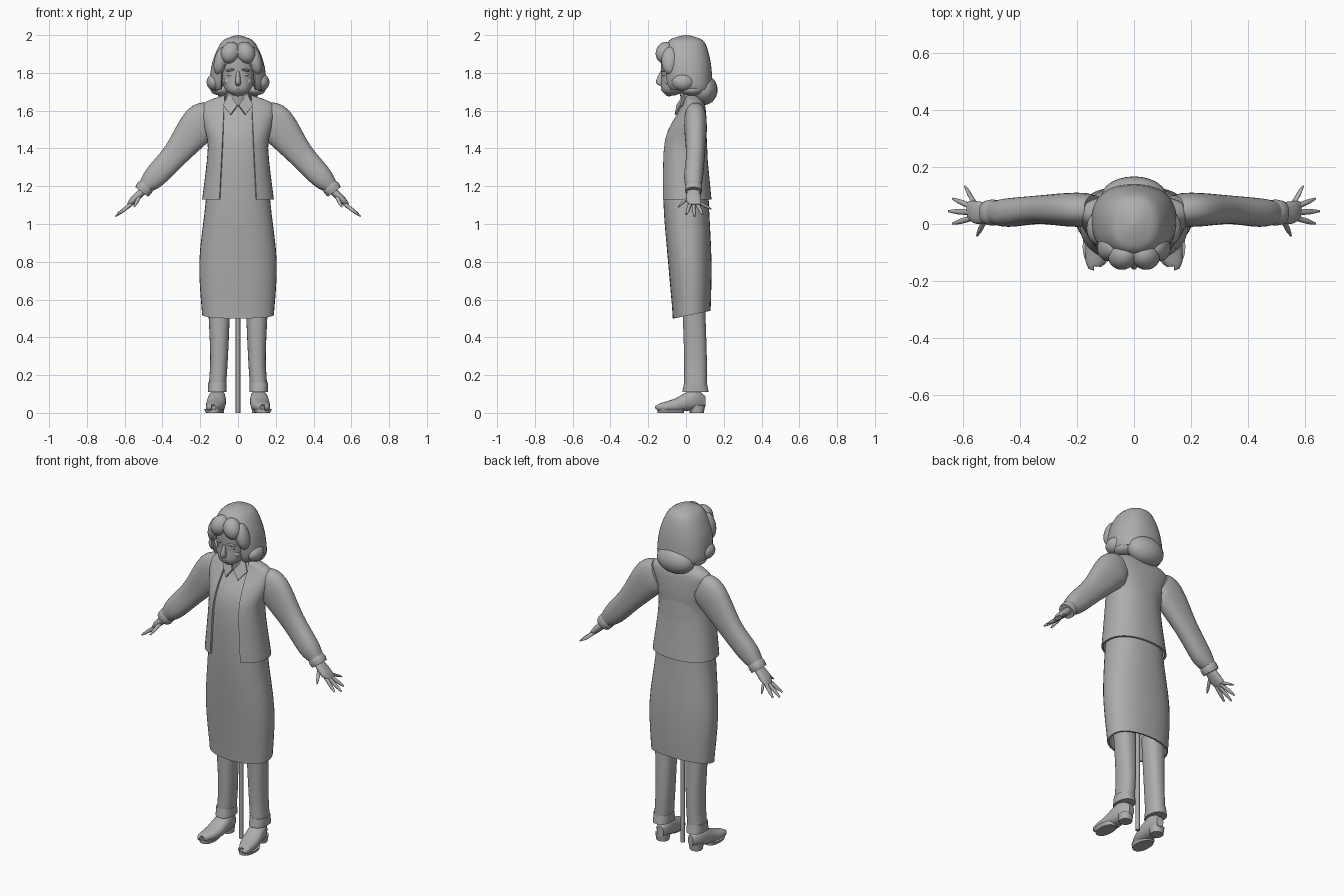
import bpy, bmesh
from math import sin, cos, pi, asin, radians
from mathutils import Vector, Matrix, Euler

if "Cube" in bpy.data.objects:
    bpy.data.objects.remove(bpy.data.objects["Cube"])

GREY = (.42, .42, .42, 1)
clay = bpy.data.materials.new("Clay Grey")
clay.use_nodes = True
clay.diffuse_color = GREY
clay.node_tree.nodes["Principled BSDF"].inputs["Base Color"].default_value = GREY

UP = Vector((0, 0, 1))
BACK = Vector((0, 1, 0))
SQUARENESS = .87


def finish(name, bm, mirror=False, thickness=0):
    """Turn a bmesh into a shaded object, with optional thickness and mirroring."""
    bmesh.ops.remove_doubles(bm, verts=bm.verts, dist=.00001)
    bmesh.ops.recalc_face_normals(bm, faces=bm.faces)
    mesh = bpy.data.meshes.new(name)
    bm.to_mesh(mesh)
    bm.free()
    mesh.materials.append(clay)
    obj = bpy.data.objects.new(name, mesh)
    bpy.context.collection.objects.link(obj)
    bpy.ops.object.select_all(action='DESELECT')
    obj.select_set(True)
    bpy.context.view_layer.objects.active = obj
    if thickness:
        solidify = obj.modifiers.new("Thickness", 'SOLIDIFY')
        solidify.thickness = thickness
        bpy.ops.object.modifier_apply(modifier=solidify.name)
    if mirror:
        other_side = obj.modifiers.new("Other side", 'MIRROR')
        bpy.ops.object.modifier_apply(modifier=other_side.name)
    bpy.ops.object.shade_smooth_by_angle(angle=radians(45))


def spline(rows, steps=4):
    """Interpolate smoothly through rows of numbers."""
    smooth = []
    last = len(rows) - 1
    for i in range(last):
        before, start, end, after = (Vector(rows[min(max(j, 0), last)])
                                     for j in range(i - 1, i + 3))
        leave, arrive = (end - before) / 2, (after - start) / 2
        for k in range(steps):
            t = k / steps
            ease = t * t * (3 - 2 * t)
            smooth.append(start.lerp(end, ease) + leave * t * (1 - t) ** 2
                          - arrive * t * t * (1 - t))
    return smooth + [Vector(rows[last])]


def no_gap(height):
    return 0


def loft(name, rows, axis=None, up=BACK, gap=no_gap, cap=True, tilt=0, sides=36, **options):
    """Skin oval rings (x, y, z, half width, half depth) along a path.
    A gap function leaves the front open; tilt slants the first ring."""
    rows = spline(rows)
    last = len(rows) - 1
    bm = bmesh.new()
    rings = []
    for i, row in enumerate(rows):
        centre, (width, depth) = Vector(row[:3]), row[3:]
        ahead, behind = rows[min(i + 1, last)], rows[max(i - 1, 0)]
        direction = axis or Vector(ahead[:3]) - Vector(behind[:3])
        across = direction.cross(up).normalized()
        opening = min(1, max(0, gap(centre.z)) / width)
        first = asin(opening ** (1 / SQUARENESS))
        ring = []
        for k in range(sides + 1):
            angle = first + (pi - first) * 2 * k / sides
            s, c = (abs(f) ** SQUARENESS * (1 if f > 0 else -1)
                    for f in (sin(angle), cos(angle)))
            point = centre + across * width * s - up * depth * c
            if i == 0:
                point.z += tilt * (point.y - centre.y)
            ring.append(bm.verts.new(point))
        rings.append(ring)
    for low, high in zip(rings, rings[1:]):
        for k in range(sides):
            bm.faces.new((low[k], low[k + 1], high[k + 1], high[k]))
    if cap:
        for ring in (rings[0], rings[-1]):
            bm.faces.new(ring[:-1])
    finish(name, bm, **options)


def body(name, rows, **options):
    """Upright central loft; rows are z, y, half width, half depth."""
    loft(name, [(0, y, z, width, depth) for z, y, width, depth in rows], axis=UP, **options)


def rod(name, start, end, radii, **options):
    """Round rod with evenly spaced radii."""
    start, end = Vector(start), Vector(end)
    loft(name, [(*start.lerp(end, i / (len(radii) - 1)), r, r) for i, r in enumerate(radii)],
         sides=16, **options)


def blob(name, location, size, rotation=(0, 0, 0), mirror=True):
    turn = Euler([radians(angle) for angle in rotation])
    bm = bmesh.new()
    bmesh.ops.create_uvsphere(bm, u_segments=24, v_segments=14, radius=1,
                              matrix=Matrix.LocRotScale(Vector(location), turn, Vector(size)))
    finish(name, bm, mirror=mirror)


# Dress with an open, slanted hem
body("dress", [(.52, .03, .19, .1), (.8, .02, .205, .115), (1.13, 0, .17, .12),
               (1.45, 0, .15, .11), (1.6, .03, .12, .06), (1.67, .02, .06, .04)],
     cap=False, tilt=.2, thickness=.01)

# Open jacket
body("jacket", [(1.13, 0, .19, .135), (1.4, -.01, .16, .12), (1.52, .01, .18, .1),
                (1.63, .04, .19, .06), (1.68, .03, .08, .04)],
     gap=lambda height: .08 + (1.5 - height) / 20, cap=False, thickness=.01)

# Sleeves and cuffs
loft("sleeves", [(.14, .05, 1.57, .08, .05), (.2, .05, 1.53, .1, .06),
                 (.33, .05, 1.37, .07, .05), (.44, .04, 1.25, .06, .05),
                 (.49, .04, 1.2, .04, .04)], mirror=True)
rod("cuffs", (.48, .04, 1.21), (.51, .04, 1.17), (.04, .046, .043), mirror=True)

# Hands: palm, a fan of four fingers, and a thumb
loft("palms", [(.49, .04, 1.19, .02, .03), (.55, .04, 1.13, .02, .04),
               (.58, .05, 1.1, .01, .03)], mirror=True)
FINGER_RADII = (.011, .01, .009, .004)
for k, finger in enumerate(("index", "middle", "ring", "little"), start=-1):
    rod(finger + "_fingers", (.56, .04 + k / 60, 1.11),
        (.65 - k * k / 70, .045 + k / 23, 1.04 + k * k / 100), FINGER_RADII, mirror=True)
rod("thumbs", (.52, .02, 1.15), (.55, -.04, 1.09), FINGER_RADII, mirror=True)

# Trouser legs with turned hems
loft("trouser_legs", [(.11, .05, .13, .046, .06), (.1, .05, .3, .047, .06),
                      (.1, .04, .6, .06, .06)], axis=UP, mirror=True)
loft("trouser_hems", [(.11, .05, .11, .05, .07), (.11, .05, .16, .05, .06)],
     axis=UP, mirror=True)

# Shoes, soles and heels
loft("shoes", [(.1, .1, .06, .02, .03), (.11, .04, .07, .045, .055), (.12, -.06, .04, .05, .035),
               (.14, -.14, .03, .03, .02), (.14, -.15, .03, .01, .01)],
     up=UP, mirror=True)
loft("soles", [(.13, -.08, 0, .04, .07), (.13, -.08, .02, .05, .07)], axis=UP, mirror=True)
rod("heels", (.11, .06, 0), (.11, .06, .04), (.035, .04), mirror=True)

# Stand pole
rod("stand_pole", (0, .03, 0), (0, .03, .7), (.012, .012))

# Neck and shirt collar
rod("neck", (0, .03, 1.6), (0, 0, 1.75), (.05, .045, .05))
body("collar_band", [(1.65, .03, .07, .05), (1.7, .02, .06, .05)], cap=False, thickness=.006)
bm = bmesh.new()
bm.faces.new([bm.verts.new(corner) for corner in (
    (.004, -.05, 1.63), (.04, -.06, 1.58), (.08, -.03, 1.63), (.05, -.01, 1.69))])
finish("collar_points", bm, mirror=True, thickness=.01)

# Head and facial features
body("head", [(1.68, -.08, .025, .02), (1.71, -.06, .066, .07), (1.78, -.02, .09, .11),
              (1.9, -.01, .1, .12), (1.95, 0, .06, .08)])
body("nose", [(1.73, -.12, .01, .01), (1.75, -.13, .015, .03), (1.81, -.12, .008, .015)])
blob("lips", (0, -.12, 1.71), (.024, .012, .008), mirror=False)
blob("chin", (0, -.09, 1.69), (.02, .02, .014), mirror=False)
blob("eyes", (.04, -.115, 1.79), (.018, .01, .008), (0, 0, 18))
blob("brows", (.04, -.12, 1.815), (.026, .012, .007), (0, 8, 18))
blob("cheeks", (.045, -.09, 1.755), (.03, .025, .025))

# Bobbed hair: open cap, swept fringe, side flips and back roll
body("hair_cap", [(1.71, .02, .14, .12), (1.75, .01, .15, .13), (1.86, 0, .135, .13),
                  (1.96, 0, .09, .1), (1.99, 0, .04, .05), (2, 0, .001, .001)],
     gap=lambda height: min(.09, 1.91 - height), cap=False, thickness=.012)
blob("inner_fringe", (.04, -.11, 1.907), (.05, .05, .06), (-15, -25, 0))
blob("outer_fringe", (.09, -.085, 1.865), (.036, .045, .075), (0, -14, 0))
blob("side_flips", (.122, -.015, 1.75), (.044, .06, .046), (0, 20, 0))
blob("side_curls", (.09, .03, 1.71), (.055, .06, .03))
blob("back_roll", (0, .095, 1.71), (.115, .072, .08), mirror=False)
